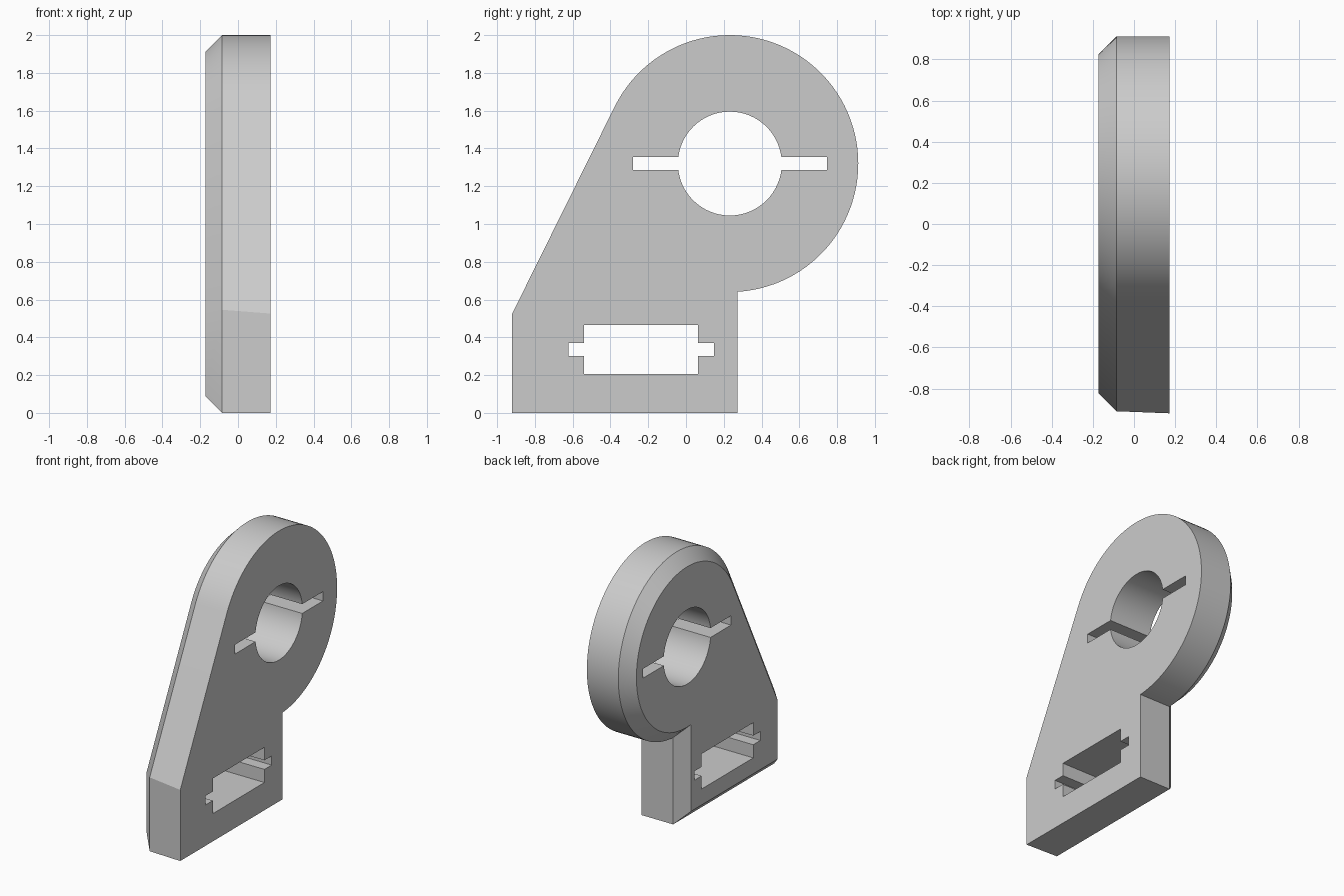
import bpy, bmesh, math
from math import cos, sin, radians

if "Cube" in bpy.data.objects:
    bpy.data.objects.remove(bpy.data.objects["Cube"])

HALF = 0.172             # half the plate thickness
CHAMFER = 0.087
CY, CZ, R = 0.232, 1.32, 0.68   # round head
FRONT, BACK = -0.92, 0.272      # foot extents in y
TANGENT = radians(153.66)       # where the slanted edge meets the head
STEPS = 72

grey = bpy.data.materials.new("plain_grey")
grey.use_nodes = True
grey.diffuse_color = (0.6, 0.6, 0.6, 1)
grey.node_tree.nodes["Principled BSDF"].inputs["Base Color"].default_value = (0.6, 0.6, 0.6, 1)


def outline(inset, front):
    """Side profile (y, z) shrunk evenly by inset."""
    y0, y1, r = front + inset, BACK - inset, R - inset
    start = -math.acos((y1 - CY) / r)
    pts = [(y0, inset), (y1, inset)]
    for i in range(STEPS + 1):
        a = start + (TANGENT - start) * i / STEPS
        pts.append((CY + r * cos(a), CZ + r * sin(a)))
    # foot of the slanted edge, on the tangent line
    pts.append((y0, CZ + (r - (y0 - CY) * cos(TANGENT)) / sin(TANGENT)))
    return pts


# Plate: straight side wall, then a chamfer round one face
bm = bmesh.new()
rings = []
for x, inset, front in ((HALF, 0, FRONT), (CHAMFER - HALF, 0, FRONT + 0.01),
                        (-HALF, CHAMFER, FRONT + 0.01)):
    rings.append([bm.verts.new((x, y, z)) for y, z in outline(inset, front)])
n = len(rings[0])
bm.faces.new(rings[0])
bm.faces.new(rings[-1][::-1])
for a, b in zip(rings, rings[1:]):
    for i in range(n):
        j = (i + 1) % n
        bm.faces.new((a[i], b[i], b[j], a[j]))
bmesh.ops.recalc_face_normals(bm, faces=bm.faces)
mesh = bpy.data.meshes.new("bracket_plate")
bm.to_mesh(mesh)
bm.free()
plate = bpy.data.objects.new("bracket_plate", mesh)
bpy.context.collection.objects.link(plate)
mesh.materials.append(grey)


def cut(cutter):
    """Subtract the cutter from the plate and discard it."""
    cutter.hide_render = True
    cutter.data.materials.append(grey)
    mod = plate.modifiers.new("cut", 'BOOLEAN')
    mod.operation, mod.solver, mod.object = 'DIFFERENCE', 'EXACT', cutter
    bpy.ops.object.select_all(action='DESELECT')
    bpy.context.view_layer.objects.active = plate
    plate.select_set(True)
    bpy.ops.object.modifier_apply(modifier=mod.name)
    bpy.data.objects.remove(cutter)


def cut_box(y0, y1, z0, z1):
    bpy.ops.mesh.primitive_cube_add(size=1, location=(0, (y0 + y1) / 2, (z0 + z1) / 2))
    box = bpy.context.object
    box.scale = (1, y1 - y0, z1 - z0)
    bpy.context.view_layer.update()
    cut(box)


# Round bore with a key slot on each side
bpy.ops.mesh.primitive_cylinder_add(vertices=64, radius=0.275, depth=1,
                                    location=(0, CY, CZ), rotation=(0, radians(90), 0))
cut(bpy.context.object)
cut_box(-0.28, 0.747, 1.286, 1.355)

# Rectangular window with narrow end notches
cut_box(-0.54, 0.063, 0.205, 0.465)
cut_box(-0.623, 0.147, 0.302, 0.369)

bpy.ops.object.select_all(action='DESELECT')
bpy.context.view_layer.objects.active = plate
plate.select_set(True)
bpy.ops.object.shade_smooth_by_angle(angle=radians(25))
